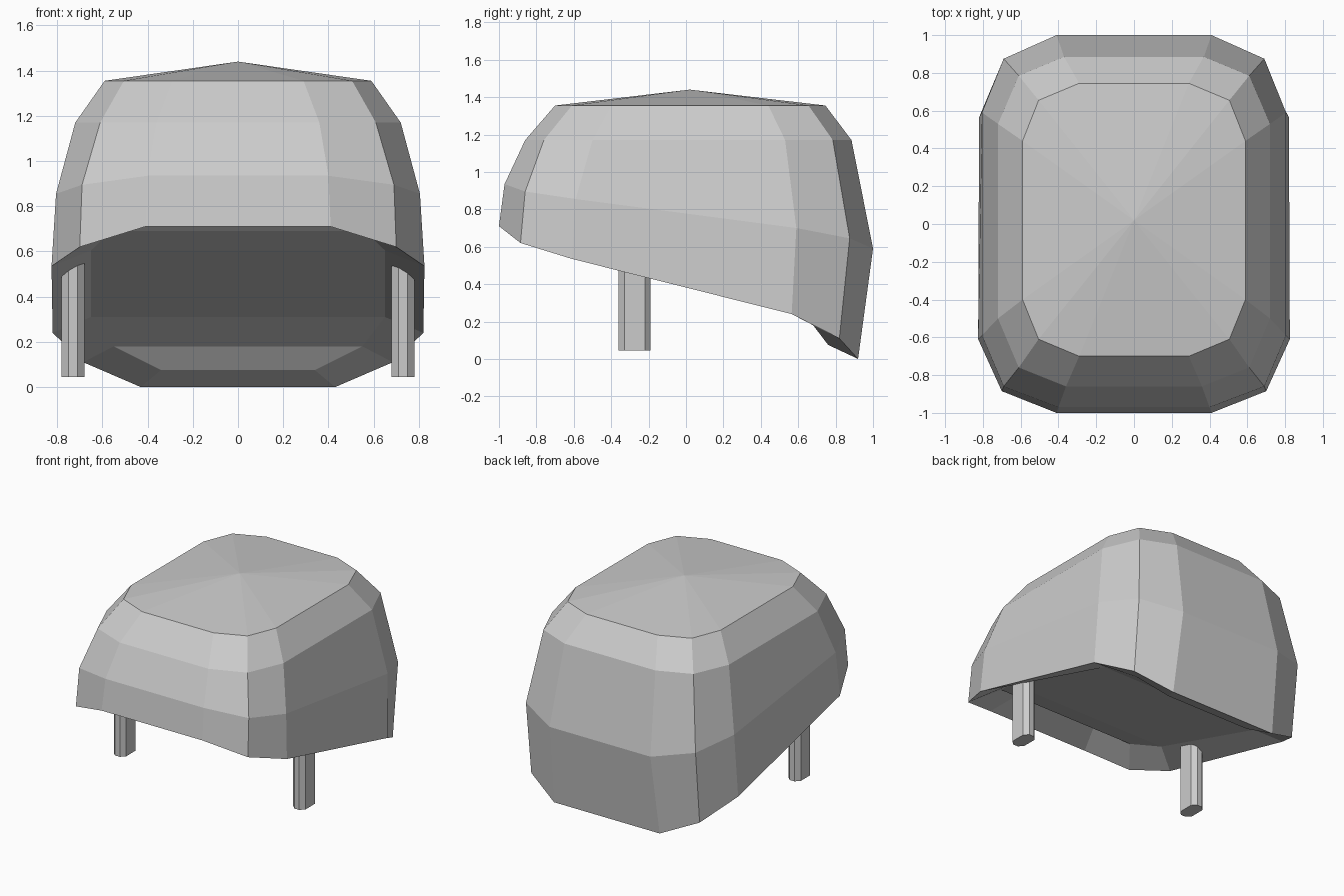
import bpy
import bmesh

if "Cube" in bpy.data.objects:
    bpy.data.objects.remove(bpy.data.objects["Cube"], do_unlink=True)

grey = bpy.data.materials.new("plain_grey")
grey.use_nodes = True
grey.diffuse_color = (0.6, 0.6, 0.6, 1)
grey.node_tree.nodes["Principled BSDF"].inputs["Base Color"].default_value = (0.6, 0.6, 0.6, 1)


def finish(bm, name):
    bmesh.ops.recalc_face_normals(bm, faces=bm.faces[:])
    mesh = bpy.data.meshes.new(name)
    bm.to_mesh(mesh)
    bm.free()
    mesh.materials.append(grey)
    obj = bpy.data.objects.new(name, mesh)
    bpy.context.scene.collection.objects.link(obj)
    return obj


def ring(bm, half):
    """Mirror six front-to-back points into a closed loop of twelve."""
    pts = half + [(-x, y, z) for x, y, z in reversed(half)]
    return [bm.verts.new(p) for p in pts]


def bridge(bm, a, b):
    n = len(a)
    for i in range(n):
        j = (i + 1) % n
        bm.faces.new((a[i], a[j], b[j], b[i]))


# Half outlines of the +x side, front to back
crown = [(.29, -.70), (.505, -.61), (.59, -.40), (.59, .44), (.505, .655), (.29, .745)]
brow = [(.36, -.86), (.61, -.76), (.72, -.50), (.72, .53), (.61, .785), (.37, .885)]
waist = [(.40, -.97, .935), (.69, -.86, .895), (.805, -.59, .855),
         (.805, .59, .70), (.69, .875, .645), (.41, 1.0, .59)]
rim = [(.41, -1.0, .71), (.70, -.885, .62), (.825, -.61, .535),
       (.82, .565, .24), (.685, .82, .11), (.43, .92, 0)]
inner = [(.33, -.81, .78), (.56, -.71, .69), (.65, -.49, .605),
         (.65, .47, .31), (.55, .68, .18), (.34, .76, .075)]

# Faceted shell with a shallow hollow underneath
bm = bmesh.new()
loops = [ring(bm, [(x, y, 1.355) for x, y in crown]),
         ring(bm, [(x, y, 1.17) for x, y in brow]),
         ring(bm, waist), ring(bm, rim), ring(bm, inner)]
for upper, lower in zip(loops, loops[1:]):
    bridge(bm, upper, lower)

# Low pointed crown
apex = bm.verts.new((0, .02, 1.44))
top = loops[0]
for i in range(len(top)):
    bm.faces.new((top[i], top[(i + 1) % len(top)], apex))

# Hollow ceiling, in strips from side to side
ceiling = loops[-1]
for i in range(5):
    bm.faces.new((ceiling[i], ceiling[i + 1], ceiling[10 - i], ceiling[11 - i]))
finish(bm, "shell")

# Chamfered pegs under both sides
section = [(-.05, -.055), (-.02, -.085), (.02, -.085), (.05, -.055),
           (.05, .055), (.02, .085), (-.02, .085), (-.05, .055)]
for name, side in (("left_peg", 1), ("right_peg", -1)):
    bm = bmesh.new()
    low, high = [[bm.verts.new((side * .73 + x, y - .275, z)) for x, y in section]
                 for z in (.045, .56)]
    bridge(bm, low, high)
    bm.faces.new(low)
    bm.faces.new(high)
    finish(bm, name)
